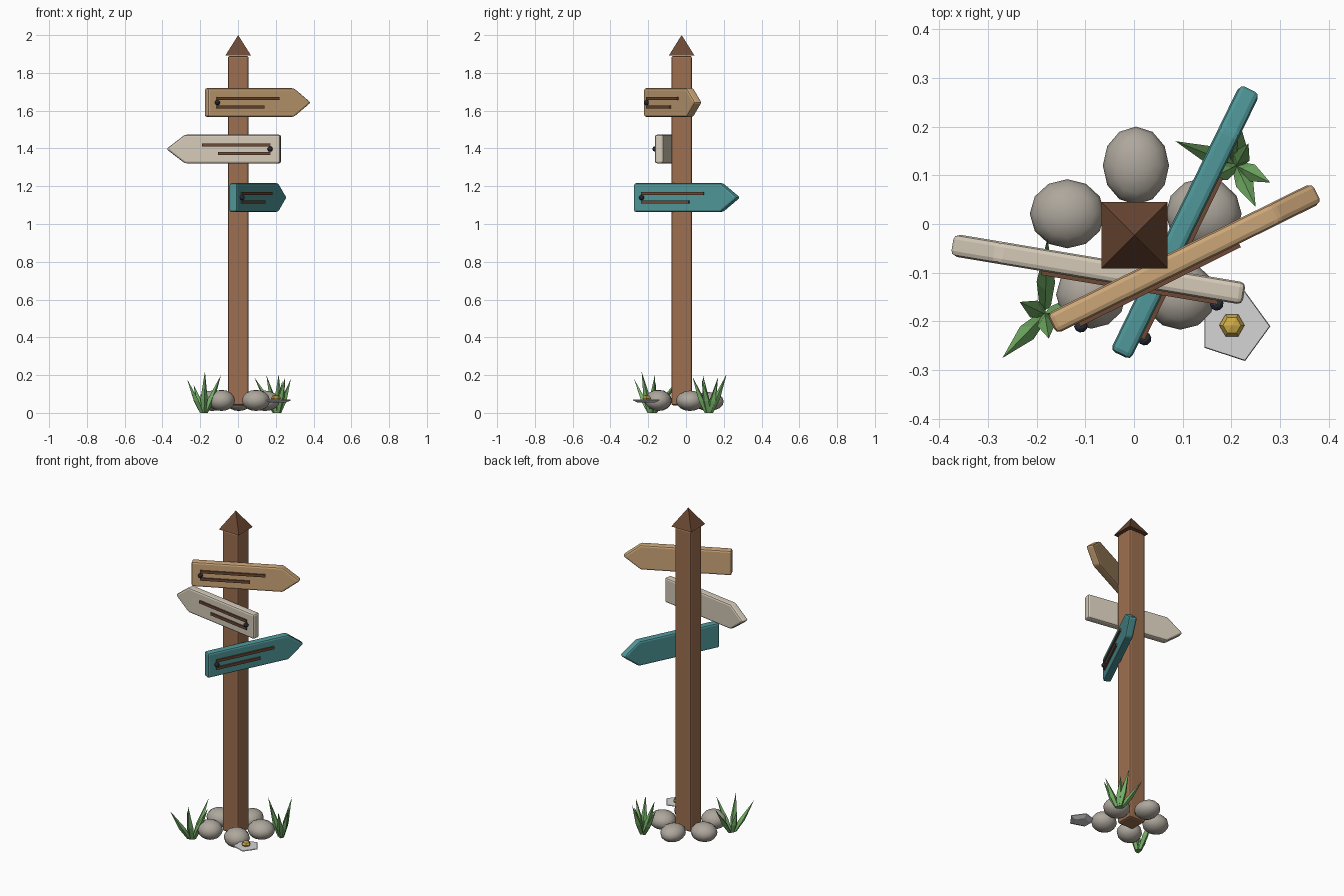
import bpy, bmesh, math
from mathutils import Vector, Matrix

if "Cube" in bpy.data.objects:
    bpy.data.objects.remove(bpy.data.objects["Cube"])


def material(name, r, g, b):
    m = bpy.data.materials.new(name)
    m.diffuse_color = (r, g, b, 1)
    m.use_nodes = True
    m.node_tree.nodes["Principled BSDF"].inputs["Base Color"].default_value = m.diffuse_color
    return m


POST = material("post_brown", 0.34, 0.16, 0.08)
DARK = material("dark_brown", 0.15, 0.065, 0.033)
TAN = material("tan_wood", 0.60, 0.38, 0.19)
CREAM = material("cream_wood", 0.66, 0.59, 0.48)
TEAL = material("teal_paint", 0.08, 0.31, 0.32)
IRON = material("dark_iron", 0.025, 0.03, 0.045)
STONE = material("stone_grey", 0.42, 0.385, 0.335)
GRASS = material("grass_green", 0.18, 0.44, 0.135)
PETAL = material("pale_petal", 0.66, 0.66, 0.67)
GOLD = material("gold_centre", 0.62, 0.42, 0.07)


def add_object(name, bm, mat, bevel=0, matrix=None, smooth=False):
    bmesh.ops.recalc_face_normals(bm, faces=bm.faces)
    me = bpy.data.meshes.new(name)
    for f in bm.faces:
        f.smooth = smooth
    bm.to_mesh(me)
    bm.free()
    me.materials.append(mat)
    ob = bpy.data.objects.new(name, me)
    bpy.context.collection.objects.link(ob)
    if matrix:
        ob.matrix_world = matrix
    if bevel:
        mod = ob.modifiers.new("edge_bevel", 'BEVEL')
        mod.width = bevel
        mod.segments = 2
    return ob


def box(name, lo, hi, mat, bevel=0, matrix=None):
    bm = bmesh.new()
    bmesh.ops.create_cube(bm, size=1)
    lo, hi = Vector(lo), Vector(hi)
    for v in bm.verts:
        v.co = (lo + hi) / 2 + v.co * (hi - lo)
    return add_object(name, bm, mat, bevel, matrix)


def lathe(bm, rings, sides, phase=0):
    """Closed stack of rings, each given as (centre, radius); radius 0 is a tip."""
    loops = []
    for c, r in rings:
        n = sides if r else 1
        loops.append([bm.verts.new(Vector(c) + Vector((
            r * math.cos(phase + math.tau * i / sides),
            r * math.sin(phase + math.tau * i / sides), 0))) for i in range(n)])
    for a, b in zip(loops, loops[1:]):
        for i in range(sides):
            j = (i + 1) % sides
            if len(b) == 1:
                bm.faces.new((a[i], a[j], b[0]))
            else:
                bm.faces.new((a[i], a[j], b[j], b[i]))
    bm.faces.new(loops[0][::-1])
    if len(loops[-1]) > 1:
        bm.faces.new(loops[-1])


# Post and pyramid cap
CX, CY = 0.001, -0.023
box("post", (CX - 0.055, CY - 0.055, 0.04), (CX + 0.055, CY + 0.055, 1.89), POST, 0.011)
bm = bmesh.new()
lathe(bm, [((CX, CY, 1.892), 0.096), ((CX, CY, 2.0), 0)], 4, math.pi / 4)
add_object("post_cap", bm, DARK)


# Arrow boards with carved line plates and one nail each
def sign(name, end, z, angle, side, mat):
    """Arrow starts at the square end and points along side * local x."""
    mw = Matrix.Translation((end[0], end[1], z)) @ Matrix.Rotation(math.radians(angle), 4, 'Z')
    bm = bmesh.new()
    outline = [(0, -0.076), (0.512, -0.076), (0.612, 0), (0.512, 0.076), (0, 0.076)]
    face = bm.faces.new([bm.verts.new((side * u, -0.023, w)) for u, w in outline])
    ext = bmesh.ops.extrude_face_region(bm, geom=[face])
    for v in ext["geom"]:
        if isinstance(v, bmesh.types.BMVert):
            v.co.y = 0.023
    add_object(name + "_board", bm, mat, 0.011, mw)
    for part, length, w in (("upper", 0.418, 0.022), ("lower", 0.33, -0.023)):
        a, b = sorted((side * 0.05, side * length))
        box(f"{name}_{part}_line", (a, -0.031, w - 0.008), (b, -0.0225, w + 0.008), DARK, 0, mw)
    bm = bmesh.new()
    bmesh.ops.create_icosphere(bm, subdivisions=2, radius=0.014,
                               matrix=Matrix.Translation((side * 0.052, -0.03, 0)))
    add_object(name + "_nail", bm, IRON, 0, mw)


sign("top_sign", (-0.169, -0.205), 1.643, 26.3, 1, TAN)
sign("middle_sign", (0.226, -0.143), 1.397, -9.5, -1, CREAM)
sign("bottom_sign", (-0.028, -0.269), 1.14, 64, 1, TEAL)

# Ring of stones round the foot
stones = [(0.004, 0.12, 0.068, 0.08, 0.05), (-0.137, 0.021, 0.077, 0.071, 0.054),
          (-0.088, -0.145, 0.072, 0.07, 0.056), (0.095, -0.147, 0.074, 0.07, 0.056),
          (0.143, 0.021, 0.078, 0.074, 0.054)]
for i, (x, y, rx, ry, rz) in enumerate(stones):
    bm = bmesh.new()
    bmesh.ops.create_uvsphere(bm, u_segments=12, v_segments=8, radius=1)
    mw = Matrix.Translation((x, y, 0.01 + rz)) @ Matrix.Diagonal((rx, ry, rz, 1))
    bmesh.ops.transform(bm, matrix=mw, verts=bm.verts)
    add_object(f"stone_{i + 1}", bm, STONE, smooth=True)


# Grass tufts: leaf-shaped blades fanning out from one root
def tuft(name, root, tips):
    bm = bmesh.new()
    for tip in tips:
        tip = Vector(tip)
        base = Vector((root[0], root[1], 0))
        base += Vector((tip.x - root[0], tip.y - root[1], 0)) * 0.12
        mid = base.lerp(tip, 0.35)
        facing = math.atan2(tip.y - root[1], tip.x - root[0])
        lathe(bm, [(base, 0.012), (mid, 0.019), (tip, 0)], 4, facing)
    add_object(name, bm, GRASS)


tuft("left_grass", (-0.183, -0.185),
     [(-0.27, -0.275, 0.18), (-0.178, -0.03, 0.19), (-0.09, -0.165, 0.2),
      (-0.175, -0.235, 0.22), (-0.235, -0.16, 0.15)])
tuft("right_grass", (0.21, 0.12),
     [(0.085, 0.17, 0.19), (0.28, 0.085, 0.18), (0.25, 0.035, 0.19),
      (0.215, 0.215, 0.205), (0.15, 0.09, 0.2), (0.235, 0.165, 0.17)])

# Small flower: five-sided petal disc and a gold centre
bm = bmesh.new()
lathe(bm, [((0.205, -0.21, 0.054), 0.045), ((0.205, -0.21, 0.066), 0.075),
           ((0.205, -0.21, 0.07), 0.073)], 5)
add_object("flower_petals", bm, PETAL)
bm = bmesh.new()
bmesh.ops.create_uvsphere(bm, u_segments=6, v_segments=4, radius=1)
mw = (Matrix.Translation((0.201, -0.208, 0.078)) @ Matrix.Diagonal((0.026, 0.026, 0.018, 1))
      @ Matrix.Rotation(math.pi / 6, 4, 'Z'))
bmesh.ops.transform(bm, matrix=mw, verts=bm.verts)
add_object("flower_centre", bm, GOLD)
